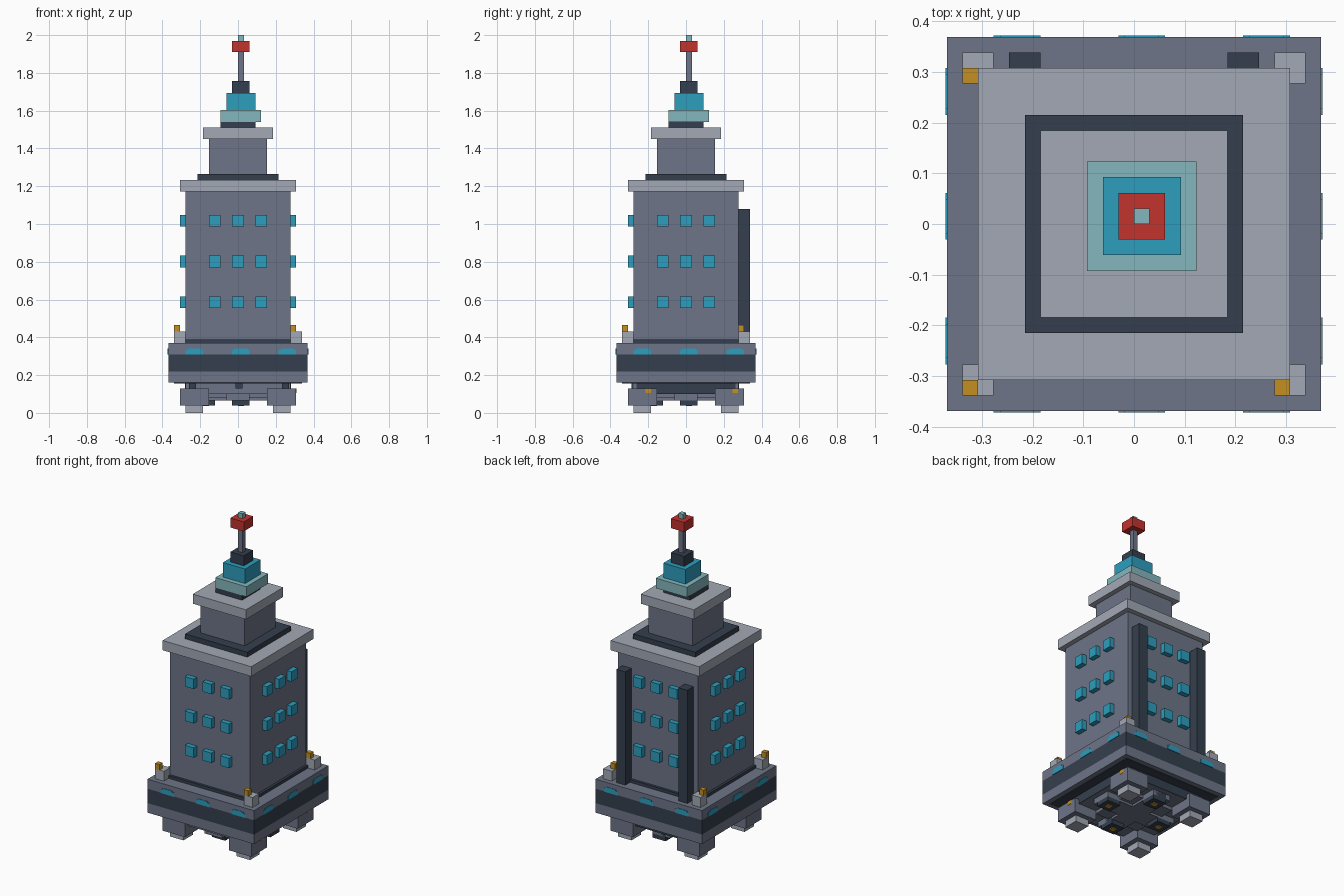
import bpy, bmesh

if "Cube" in bpy.data.objects:
    bpy.data.objects.remove(bpy.data.objects["Cube"], do_unlink=True)

U = 2 / 65  # block size used for plan positions


def material(name, hex_code):
    def lin(c):
        c /= 255
        return c / 12.92 if c <= 0.04045 else ((c + 0.055) / 1.055) ** 2.4
    rgba = [lin(int(hex_code[i:i + 2], 16)) for i in (0, 2, 4)] + [1]
    m = bpy.data.materials.new(name)
    m.diffuse_color = rgba
    m.use_nodes = True
    m.node_tree.nodes["Principled BSDF"].inputs["Base Color"].default_value = rgba
    return m


GREY = material("slate grey", "6d7587")
LIGHT = material("light grey", "a2a9b5")
DARK = material("dark slate", "343f4d")
BLUE = material("window blue", "2d9dbe")
PALE = material("pale teal", "84b7bd")
RED = material("beacon red", "c2332e")
GOLD = material("lamp gold", "c38f21")


def boxes(name, mat, items):
    """One object from boxes given as (x0, x1, y0, y1, z0, z1)."""
    bm = bmesh.new()
    for x0, x1, y0, y1, z0, z1 in items:
        vs = bmesh.ops.create_cube(bm, size=1)["verts"]
        for v in vs:
            v.co = (x0 if v.co.x < 0 else x1, y0 if v.co.y < 0 else y1,
                    z0 if v.co.z < 0 else z1)
    me = bpy.data.meshes.new(name)
    bm.to_mesh(me)
    bm.free()
    me.materials.append(mat)
    ob = bpy.data.objects.new(name, me)
    bpy.context.collection.objects.link(ob)
    return ob


def tier(name, mat, a, b, z0, z1):
    """Square tier spanning blocks a to b in both x and y."""
    return boxes(name, mat, [(a * U, b * U, a * U, b * U, z0, z1)])


def on_sides(a0, a1, d0, d1, z0, z1, sides="fblr"):
    """Boxes spanning a0..a1 along a wall and d0..d1 outward from the axis."""
    placed = {"f": (a0, a1, -d1, -d0), "b": (a0, a1, d0, d1),
              "l": (-d1, -d0, a0, a1), "r": (d0, d1, a0, a1)}
    return [placed[s] + (z0, z1) for s in sides]


# Square tiers, bottom to top
for t in (
    ("undercarriage", GREY, -9, 9, 0.10, 0.16),
    ("base_lower", GREY, -12, 12, 0.16, 0.22),
    ("base_band", DARK, -12, 12, 0.22, 0.31),
    ("base_upper", GREY, -12, 12, 0.31, 0.37),
    ("tower_skirt", DARK, -9.5, 9.5, 0.37, 0.388),
    ("tower", GREY, -9, 9, 0.37, 1.172),
    ("tower_cornice", LIGHT, -10, 10, 1.172, 1.233),
    ("upper_footing", DARK, -7, 7, 1.233, 1.264),
    ("upper_tower", GREY, -5, 5, 1.264, 1.45),
    ("upper_cornice", LIGHT, -6, 6, 1.45, 1.51),
    ("lantern_footing", DARK, -3, 3, 1.51, 1.54),
    ("lantern_base", PALE, -3, 4, 1.54, 1.603),
    ("lantern", BLUE, -2, 3, 1.603, 1.694),
    ("mast_socket", DARK, -1, 2, 1.694, 1.757),
    ("mast", GREY, 0, 1, 1.757, 1.91),
    ("beacon", RED, -1, 2, 1.91, 1.97),
    ("mast_tip", PALE, 0, 1, 1.97, 2.0),
):
    tier(*t)

# Tower windows: three rows of three on each wall
windows = []
for z in (0.555, 0.77, 0.986):
    for a in (-5, -1, 3):
        windows += on_sides(a * U, (a + 2) * U, 9 * U, 10 * U, z, z + 0.062)
boxes("tower_windows", BLUE, windows)

# Shallow lights along the base
lights = []
for a in (-9, -1, 7):
    lights += on_sides(a * U, (a + 3) * U, 12 * U - 0.004, 12 * U + 0.003, 0.309, 0.334)
    lights += on_sides((a + .4) * U, (a + 2.6) * U, 12 * U - 0.004, 12 * U + 0.003, 0.334, 0.342)
boxes("base_lights", BLUE, lights)

# Corner posts with lamps
posts, lamps = [], []
for x in (-11, 9):
    for y in (-11, 9):
        posts.append((x * U, (x + 2) * U, y * U, (y + 2) * U, 0.37, 0.432))
        lamps.append((x * U, (x + 1) * U, y * U, (y + 1) * U, 0.432, 0.466))
boxes("corner_posts", LIGHT, posts)
boxes("corner_lamps", GOLD, lamps)

# Pipes up the back wall
boxes("back_pipes", DARK, [(x * U, (x + 2) * U, 9 * U, 11 * U, 0.37, 1.08) for x in (-8, 6)])

# Feet and pads
feet, pads = [], []
for x in (-10, 5):
    for y in (-10, 5):
        feet.append((x * U, (x + 5) * U, y * U, (y + 5) * U, 0.04, 0.128))
        pads.append((x * U + U, (x + 4) * U, y * U + U, (y + 4) * U, 0.0, 0.04))
boxes("feet", GREY, feet)
boxes("foot_pads", LIGHT, pads)

# Crossed beams between the feet
boxes("cross_beams", GREY, [
    (-8 * U, 8 * U, -2 * U, 2 * U, 0.066, 0.10),
    (-2 * U, 2 * U, -8 * U, 8 * U, 0.066, 0.10),
    (-5 * U, 5 * U, -5 * U, 5 * U, 0.08, 0.10)])

# Nozzles with glowing cores
spots = [(-7, -1), (5, -1), (-1, -7), (-1, 5)]
boxes("nozzles", DARK, [(x * U, (x + 3) * U, y * U, (y + 3) * U, 0.04, 0.10) for x, y in spots])
boxes("nozzle_cores", GOLD, [((x + 1) * U, (x + 2) * U, (y + 1) * U, (y + 2) * U, 0.036, 0.05)
                             for x, y in spots])

# Dark lining under the base and on the undercarriage sides
boxes("underside_lining", DARK,
      [(-11 * U, 11 * U, -11 * U, 11 * U, 0.156, 0.161)]
      + on_sides(-8.5 * U, 8.5 * U, 9 * U - 0.004, 9 * U + 0.003, 0.10, 0.158, "blr"))

# Brackets under the overhang
brackets = []
for a in (-8, 0, 8):
    brackets += on_sides((a - .4) * U, (a + .8) * U, 9 * U, 9 * U + 0.012, 0.128, 0.158, "f")
boxes("front_brackets", DARK, brackets)

# Small lamps at the tops of the side feet
boxes("foot_lamps", GOLD, [(10 * U - 0.005, 10 * U + 0.002, y, y + 0.03, 0.105, 0.13)
                           for y in (-0.215, 0.245)])
